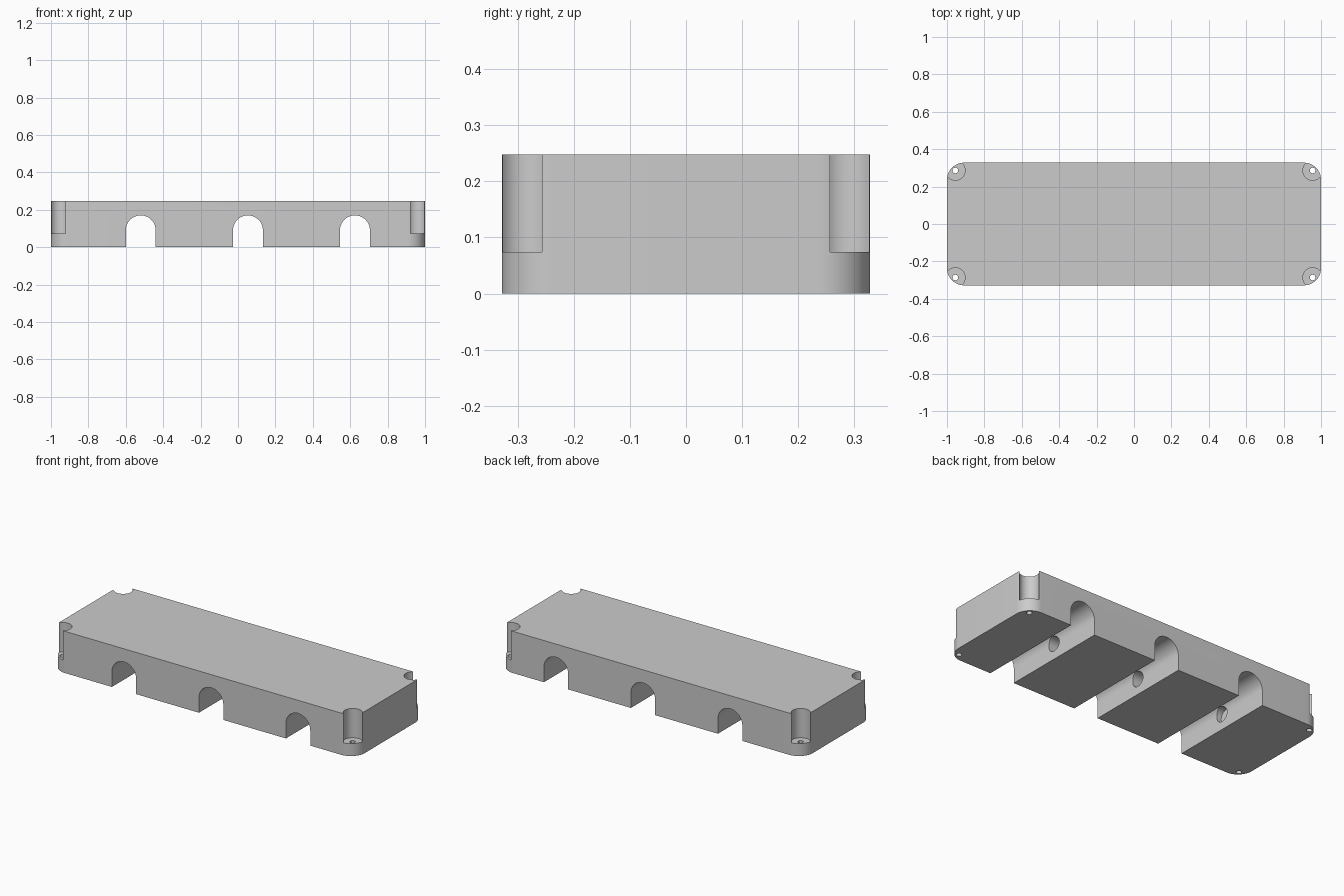
import bpy, bmesh
from math import pi, cos, sin

if "Cube" in bpy.data.objects:
    bpy.data.objects.remove(bpy.data.objects["Cube"])

H = 0.248
SLOTS = (-0.52, 0.053, 0.625)


def prism(name, pts, vec):
    """Extrude a closed loop of 3D points along vec."""
    bm = bmesh.new()
    face = bm.faces.new([bm.verts.new(p) for p in pts])
    new = bmesh.ops.extrude_face_region(bm, geom=[face])["geom"]
    bmesh.ops.translate(bm, vec=vec, verts=[v for v in new if isinstance(v, bmesh.types.BMVert)])
    bmesh.ops.recalc_face_normals(bm, faces=bm.faces)
    me = bpy.data.meshes.new(name)
    bm.to_mesh(me)
    bm.free()
    ob = bpy.data.objects.new(name, me)
    bpy.context.collection.objects.link(ob)
    return ob


def arc(cx, cy, r, a0, a1, n):
    return [(cx + r * cos(a0 + (a1 - a0) * i / n), cy + r * sin(a0 + (a1 - a0) * i / n))
            for i in range(n + 1)]


def circle(cx, cy, r, n=48):
    return arc(cx, cy, r, 0, 2 * pi, n)[:-1]


# rounded rectangular block
outline = []
for k, (sx, sy) in enumerate(((1, 1), (-1, 1), (-1, -1), (1, -1))):
    outline += arc(sx * 0.908, sy * 0.236, 0.092, k * pi / 2, (k + 1) * pi / 2, 20)
body = prism("clamp_block", [(x, y, 0) for x, y in outline], (0, 0, H))

cutters = []
# lengthwise bore joining the channels, blind at both ends
cutters.append(prism("bore_cutter", [(-0.63, y, z) for y, z in circle(0, 0.09, 0.042)], (1.365, 0, 0)))

# arched channels running front to back
for cx in SLOTS:
    prof = [(cx - 0.08, -0.1), (cx + 0.08, -0.1)] + arc(cx, 0.09, 0.08, 0, pi, 32)
    cutters.append(prism("channel_cutter", [(x, -0.5, z) for x, z in prof], (0, 1, 0)))

# corner screw pockets and their through holes
for sx in (-1, 1):
    for sy in (-1, 1):
        for name, r, z in (("pocket_cutter", 0.052, 0.074), ("screw_hole_cutter", 0.015, -0.1)):
            ring = circle(sx * 0.955, sy * 0.286, r)
            cutters.append(prism(name, [(x, y, z) for x, y in ring], (0, 0, 0.5)))

# cut everything out of the block
bpy.context.view_layer.objects.active = body
body.select_set(True)
for c in cutters:
    mod = body.modifiers.new("cut", "BOOLEAN")
    mod.operation = "DIFFERENCE"
    mod.solver = "EXACT"
    mod.object = c
    bpy.ops.object.modifier_apply(modifier=mod.name)
for c in cutters:
    bpy.data.objects.remove(c, do_unlink=True)

bpy.ops.object.shade_smooth_by_angle(angle=0.5)
